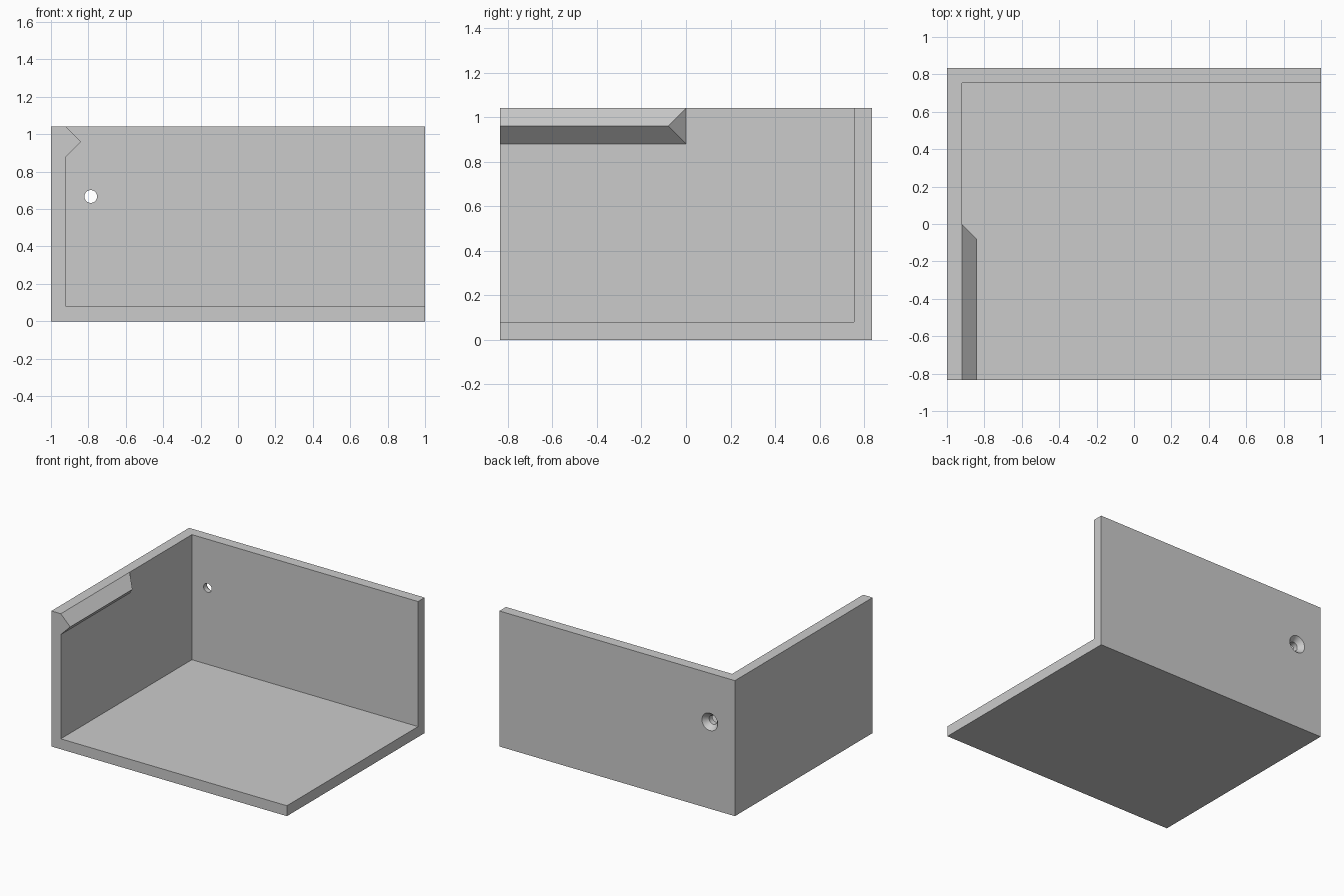
import bpy, bmesh
from mathutils import Matrix, Vector

cube = bpy.data.objects.get("Cube")
if cube:
    bpy.data.objects.remove(cube, do_unlink=True)

W, D, H, T = 1.0, 0.835, 1.04, 0.08   # half width, half depth, height, wall thickness

grey = bpy.data.materials.new("light grey")
grey.use_nodes = True
colour = (0.6, 0.6, 0.6, 1)
grey.diffuse_color = colour
grey.node_tree.nodes["Principled BSDF"].inputs["Base Color"].default_value = colour


def finish(name, bm):
    bmesh.ops.recalc_face_normals(bm, faces=bm.faces)
    mesh = bpy.data.meshes.new(name)
    bm.to_mesh(mesh)
    bm.free()
    mesh.materials.append(grey)
    obj = bpy.data.objects.new(name, mesh)
    bpy.context.collection.objects.link(obj)
    return obj


def box(bm, lo, hi):
    lo, hi = Vector(lo), Vector(hi)
    m = Matrix.Translation((lo + hi) / 2) @ Matrix.Diagonal((hi - lo).to_4d())
    m[3][3] = 1
    bmesh.ops.create_cube(bm, size=1, matrix=m)


# Corner tray: full block with the inner space cut away
bm = bmesh.new()
box(bm, (-W, -D, 0), (W, D, H))
tray = finish("corner_tray", bm)

bm = bmesh.new()
box(bm, (-W + T, -D - 1, T), (W + 1, D - T, H + 1))
inner_cutter = finish("inner_cutter", bm)

# Countersunk screw hole through the back wall, turned around the y axis
bm = bmesh.new()
profile = [(0, -0.05), (0.034, -0.05), (0.034, 0.04), (0.067, T), (0.067, 0.12), (0, 0.12)]
verts = [bm.verts.new((r, D - T + y, 0)) for r, y in profile]
edges = [bm.edges.new(pair) for pair in zip(verts, verts[1:])]
bmesh.ops.spin(bm, geom=verts + edges, cent=(0, 0, 0), axis=(0, 1, 0),
               angle=6.283185, steps=32)
bmesh.ops.remove_doubles(bm, verts=bm.verts, dist=0.0005)
bmesh.ops.translate(bm, verts=bm.verts, vec=(-0.787, 0, 0.667))
hole_cutter = finish("screw_hole_cutter", bm)

for cutter in (inner_cutter, hole_cutter):
    mod = tray.modifiers.new(cutter.name, "BOOLEAN")
    mod.operation, mod.solver, mod.object = "DIFFERENCE", "EXACT", cutter
    bpy.context.view_layer.objects.active = tray
    bpy.ops.object.modifier_apply(modifier=mod.name)
    bpy.data.objects.remove(cutter, do_unlink=True)

# Triangular catch along the front half of the side wall, with a slanted rear end
bm = bmesh.new()
section = [(0, 0), (T, -T), (0, -2 * T)]
front = [bm.verts.new((-W + T + x, -D, H + z)) for x, z in section]
rear = [bm.verts.new((-W + T + x, -x, H + z)) for x, z in section]
bm.faces.new(front)
bm.faces.new(rear[::-1])
for i in range(3):
    j = (i + 1) % 3
    bm.faces.new((front[i], front[j], rear[j], rear[i]))
finish("side_catch", bm)

# Smooth the hole, keep every other edge sharp
bpy.ops.object.select_all(action="DESELECT")
tray.select_set(True)
bpy.context.view_layer.objects.active = tray
bpy.ops.object.shade_smooth_by_angle(angle=0.5)
